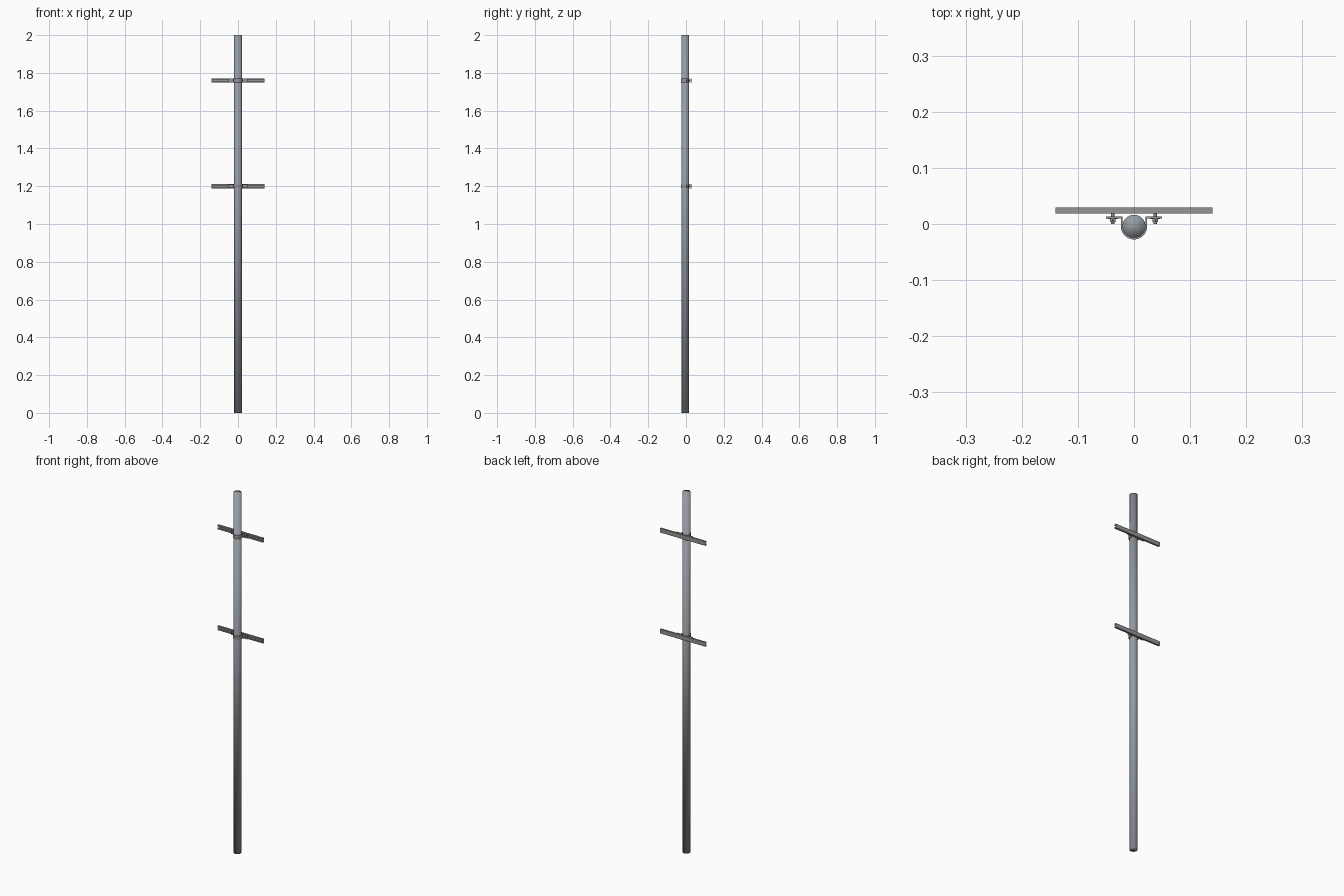
import bpy, bmesh, math
from mathutils import Matrix

if "Cube" in bpy.data.objects:
    bpy.data.objects.remove(bpy.data.objects["Cube"])

def material(name, rgb):
    m = bpy.data.materials.new(name)
    m.diffuse_color = (*rgb, 1)
    m.use_nodes = True
    m.node_tree.nodes["Principled BSDF"].inputs["Base Color"].default_value = m.diffuse_color
    return m

POLE = material("galvanised_grey", (0.30, 0.33, 0.36))
METAL = material("aluminium_grey", (0.30, 0.30, 0.31))
PY, R = -0.004, 0.0205          # pole centre y, pole radius

def finish(name, bm, mat):
    bmesh.ops.recalc_face_normals(bm, faces=bm.faces)
    me = bpy.data.meshes.new(name)
    bm.to_mesh(me)
    bm.free()
    me.materials.append(mat)
    ob = bpy.data.objects.new(name, me)
    bpy.context.collection.objects.link(ob)
    return ob

def extrude(name, pts, vec, mat):
    """Closed outline of 3D points pushed along vec."""
    bm = bmesh.new()
    f = bm.faces.new([bm.verts.new(p) for p in pts])
    r = bmesh.ops.extrude_face_region(bm, geom=[f], use_keep_orig=True)
    bmesh.ops.translate(bm, vec=vec, verts=[v for v in r["geom"] if isinstance(v, bmesh.types.BMVert)])
    return finish(name, bm, mat)

def add_cyl(bm, x, y0, y1, z, r, n):
    m = Matrix.Translation((x, (y0 + y1) / 2, z)) @ Matrix.Rotation(math.pi / 2, 4, 'X')
    bmesh.ops.create_cone(bm, cap_ends=True, segments=n, radius1=r, radius2=r, depth=abs(y1 - y0), matrix=m)

# pole, smooth including its caps
bm = bmesh.new()
bmesh.ops.create_cone(bm, cap_ends=True, segments=32, radius1=R, radius2=R, depth=2,
                      matrix=Matrix.Translation((0, PY, 1)))
for f in bm.faces:
    f.smooth = True
finish("pole", bm, POLE)

for label, z in (("lower", 1.2), ("upper", 1.76)):
    # slotted rail, slot facing the pole
    half = [(0.0185, 0.0035), (0.0185, 0.0115), (0.0290, 0.0115)]
    inner = [(0.0270, 0.0095), (0.0205, 0.0095), (0.0205, 0.0035)]
    prof = half + [(y, -h) for y, h in reversed(half)]
    prof += [(y, -h) for y, h in reversed(inner)] + inner
    extrude(label + "_rail", [(-0.14, y, z + h) for y, h in prof], (0.28, 0, 0), METAL)

    # strap around the pole front, with flat ears
    def strap(r, ear_y):
        arc = [(r * math.cos(a), PY + r * math.sin(a))
               for a in (-math.pi * i / 20 for i in range(21))]
        return [(0.05, ear_y), (r, ear_y)] + arc + [(-r, ear_y), (-0.05, ear_y)]
    outline = strap(R, 0.0130) + strap(R + 0.0030, 0.0100)[::-1]
    extrude(label + "_clamp", [(x, y, z - 0.010) for x, y in outline], (0, 0, 0.020), METAL)

    # bolts with washer and nut, heads held inside the rail
    bm = bmesh.new()
    for x in (-0.038, 0.038):
        add_cyl(bm, x, 0.000, 0.0240, z, 0.0030, 12)
        add_cyl(bm, x, 0.0085, 0.0100, z, 0.0085, 16)
        add_cyl(bm, x, 0.0040, 0.0085, z, 0.0060, 6)
        add_cyl(bm, x, 0.0210, 0.0250, z, 0.0065, 6)
    finish(label + "_bolts", bm, METAL)
